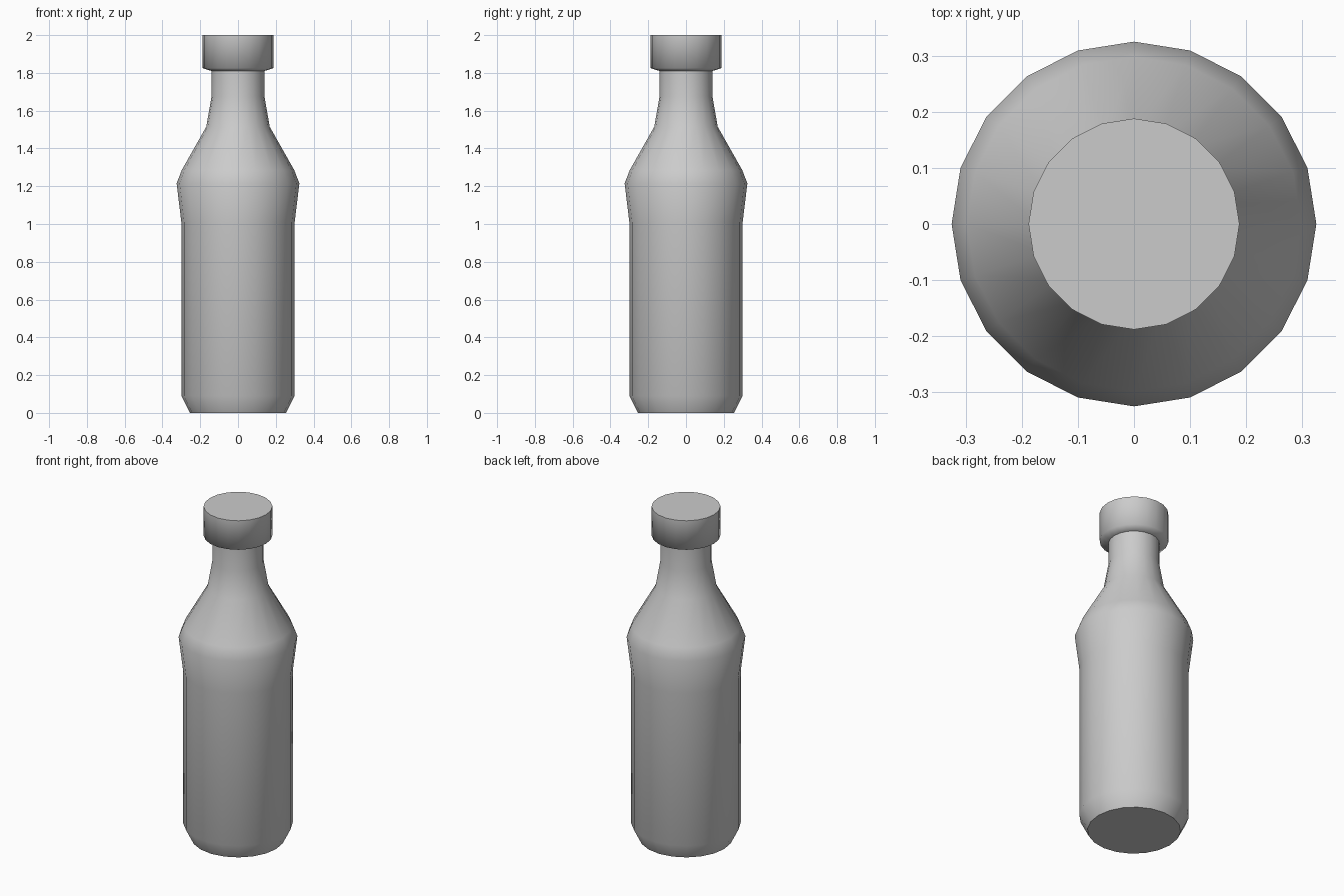
import bpy, bmesh, math

if "Cube" in bpy.data.objects:
    bpy.data.objects.remove(bpy.data.objects["Cube"])

SIDES = 20


def lathe(name, profile, close_bottom=False, close_top=False):
    """Revolve (radius, height) points around z; end discs stay flat and sharp."""
    bm = bmesh.new()
    rings = []
    for r, z in profile:
        rings.append([bm.verts.new((r * math.cos(2 * math.pi * i / SIDES),
                                    r * math.sin(2 * math.pi * i / SIDES), z))
                      for i in range(SIDES)])
    for low, high in zip(rings, rings[1:]):
        for i in range(SIDES):
            j = (i + 1) % SIDES
            bm.faces.new((low[i], low[j], high[j], high[i])).smooth = True
    ends = []
    if close_bottom:
        ends.append(bm.faces.new(rings[0][::-1]))
    if close_top:
        ends.append(bm.faces.new(rings[-1]))
    for face in ends:
        for edge in face.edges:
            edge.smooth = False
    mesh = bpy.data.meshes.new(name)
    bm.to_mesh(mesh)
    bm.free()
    obj = bpy.data.objects.new(name, mesh)
    bpy.context.collection.objects.link(obj)
    return obj


# Bottle: chamfered foot, straight body, flared shoulder, tapering neck
lathe("bottle_body", [(0.255, 0), (0.30, 0.09), (0.30, 1.01), (0.325, 1.215),
                      (0.298, 1.285), (0.168, 1.515), (0.14, 1.675),
                      (0.14, 1.81)], close_bottom=True)

# Cap: slightly sloped underside meeting the neck, flat top
lathe("bottle_cap", [(0.14, 1.81), (0.188, 1.825), (0.188, 2.0)], close_top=True)
